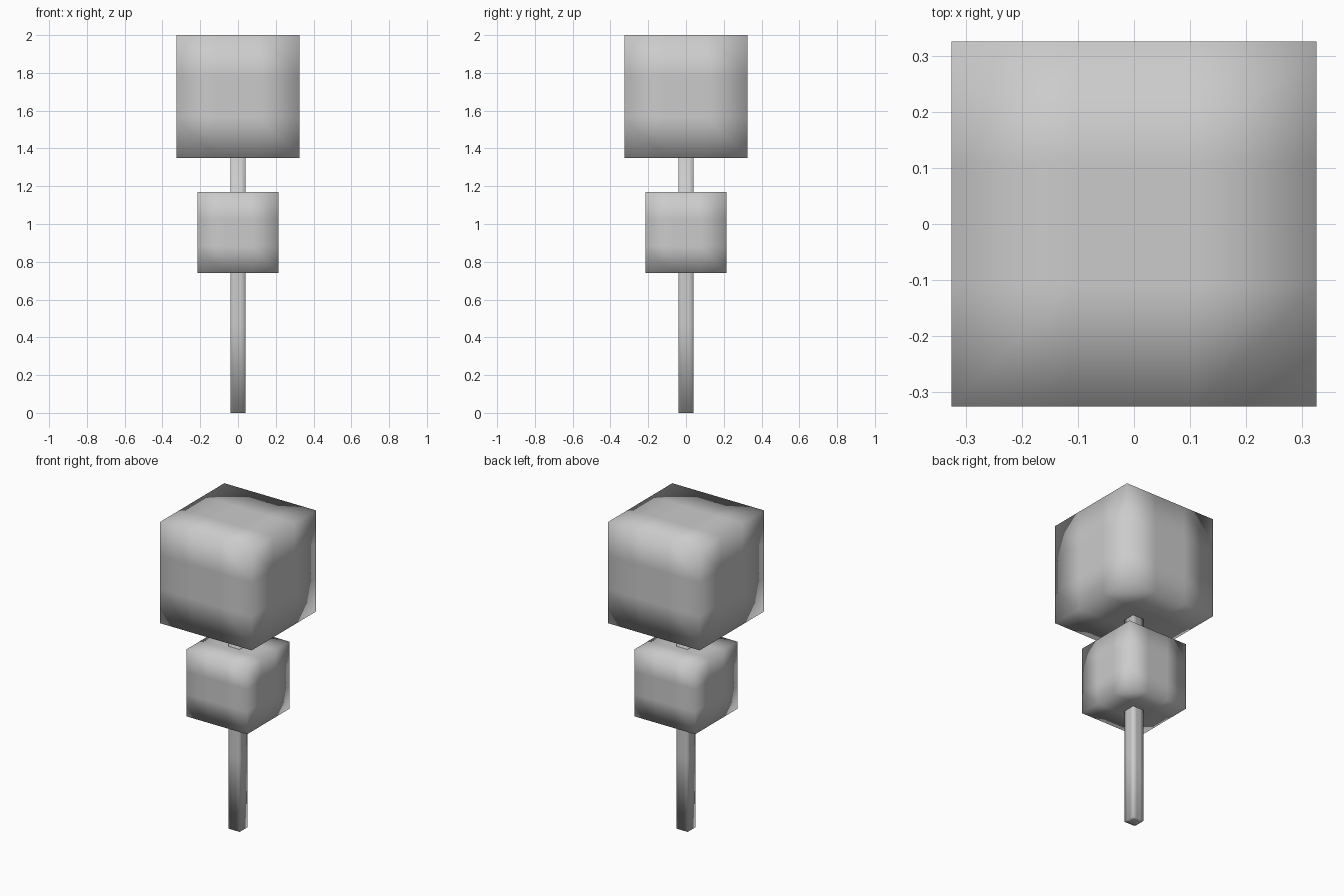
import bpy
import bmesh
from mathutils import Matrix

if "Cube" in bpy.data.objects:
    bpy.data.objects.remove(bpy.data.objects["Cube"])


def smooth_box(name, width, z0, z1):
    """Box split into a 3x3 grid per face, shaded smooth."""
    bm = bmesh.new()
    size = Matrix.Diagonal((width, width, z1 - z0, 1))
    bmesh.ops.create_cube(bm, size=1, matrix=Matrix.Translation((0, 0, (z0 + z1) / 2)) @ size)
    bmesh.ops.subdivide_edges(bm, edges=bm.edges[:], cuts=2, use_grid_fill=True)
    for face in bm.faces:
        face.smooth = True
    mesh = bpy.data.meshes.new(name)
    bm.to_mesh(mesh)
    bm.free()
    obj = bpy.data.objects.new(name, mesh)
    bpy.context.collection.objects.link(obj)
    return obj


# Square post, running up into the top block
smooth_box("post", 0.08, 0.0, 1.40)

# Small block threaded on the post
smooth_box("middle_block", 0.43, 0.74, 1.17)

# Large block on top
smooth_box("top_block", 0.65, 1.35, 2.0)
